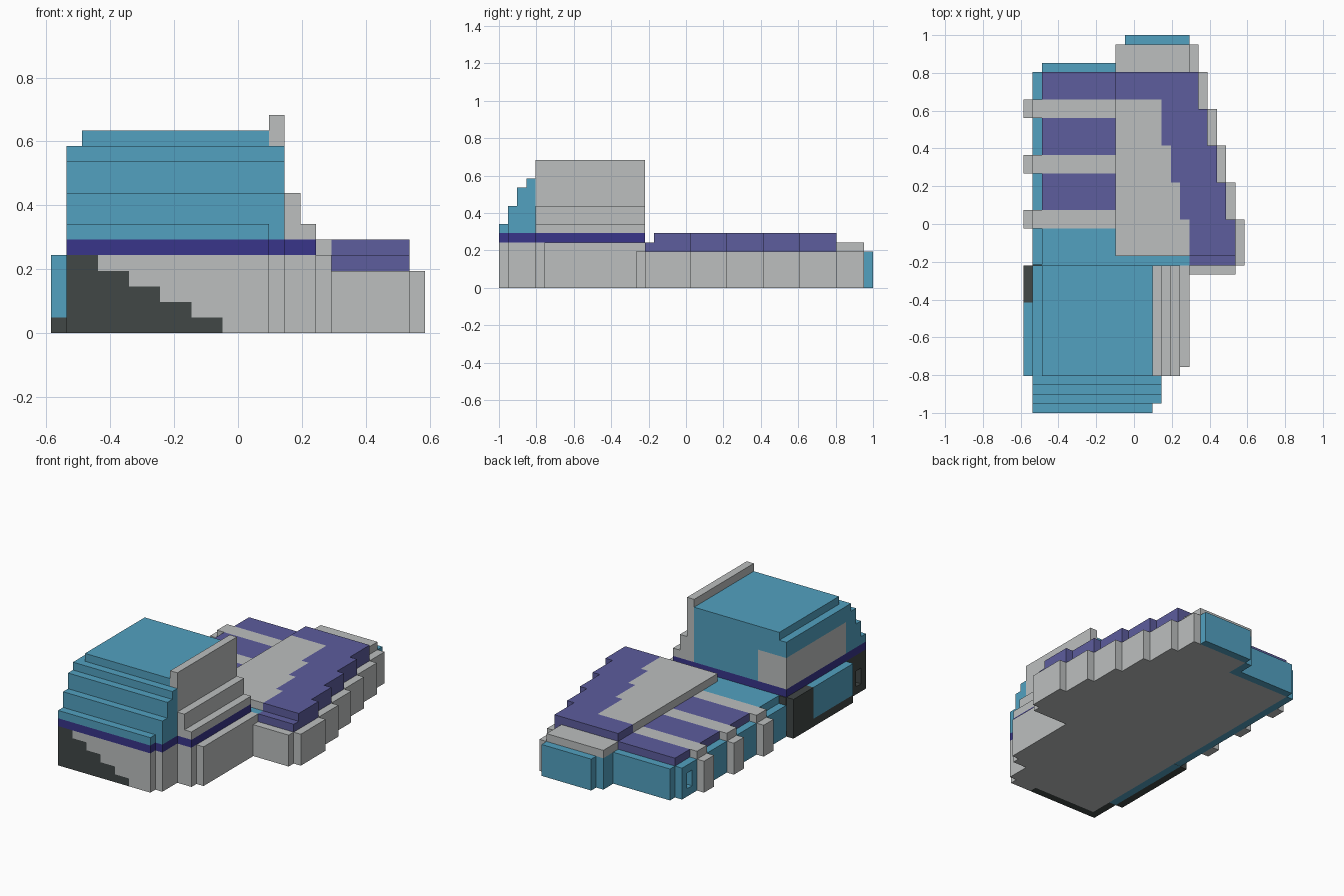
import bpy
import bmesh
from mathutils import Matrix, Vector

default_cube = bpy.data.objects.get("Cube")
if default_cube:
    bpy.data.objects.remove(default_cube, do_unlink=True)

UNIT = 2 / 41  # size of one building block
MIDDLE = 41 / 2


def make_material(name, rgb):
    """Flat material from a display colour given in 0-255 steps."""
    linear = [((c / 255 + 0.055) / 1.055) ** 2.4 for c in rgb] + [1]
    material = bpy.data.materials.new(name)
    material.diffuse_color = linear
    material.use_nodes = True
    for node in material.node_tree.nodes:
        if node.type == "BSDF_PRINCIPLED":
            node.inputs["Base Color"].default_value = linear
    return material


blue = make_material("hull blue", (82, 161, 192))
grey = make_material("panel grey", (188, 191, 191))
purple = make_material("deck purple", (93, 93, 157))
navy = make_material("stripe navy", (57, 53, 138))
dark = make_material("charcoal", (65, 71, 70))


def part(name, material, *blocks):
    """One object made of blocks, each given as x, y and z ranges in units."""
    bm = bmesh.new()
    for x, y, z in blocks:
        low = Vector((x[0], y[0] - MIDDLE, z[0])) * UNIT
        high = Vector((x[1], y[1] - MIDDLE, z[1])) * UNIT
        size = Matrix.Diagonal((high - low).to_4d())
        place = Matrix.Translation((low + high) / 2)
        bmesh.ops.create_cube(bm, size=1, matrix=place @ size)
    mesh = bpy.data.meshes.new(name)
    bm.to_mesh(mesh)
    bm.free()
    mesh.materials.append(material)
    obj = bpy.data.objects.new(name, mesh)
    bpy.context.collection.objects.link(obj)
    return obj


# Height bands and lengthwise zones shared by many parts
hull, layer, plate = (0, 4), (4, 5), (5, 6)
base = (0, 5)
nose, brow, cabin, deck = (0, 1), (1, 4), (4, 16), (16, 37)

# Front base with the stepped charcoal pattern on the nose
for row in range(5):
    edge = -1 - 2 * row
    band = (row, row + 1)
    part("nose_dark_step", dark, ((-10, edge), nose, band))
    part("nose_grey_step", grey, ((edge, 2), nose, band))
part("front_base", grey,
     ((-10, 3), brow, base), ((-10, 5), cabin, base),
     ((5, 6), (5, 16), base))
part("front_side_wall", blue, ((-11, -10), cabin, base))

# Charcoal nose side with a small recess
side = (-11, -10)
part("nose_side", dark,
     (side, nose, base), (side, (2, 4), base),
     (side, (1, 2), (0, 1)), (side, (1, 2), (3, 5)))

# Side pod
pod = (-12, -11)
part("pod_dark_frame", dark,
     (pod, (4, 12), (0, 1)), (pod, (12, 16), base),
     ((-11, -10), (16, 16.1), base))
part("pod_blue_box", blue, (pod, (4, 12), (1, 5)))

# Navy stripe around the cabin
part("cabin_stripe", navy,
     ((-11, 2), nose, plate), ((-11, 3), brow, plate),
     ((-11, 5), cabin, plate))

# Cabin with its stepped brow
part("cabin_brow", blue,
     ((-11, 2), nose, (6, 7)), ((-11, 3), (1, 2), (6, 9)),
     ((-11, 3), (2, 3), (6, 11)), ((-11, 3), (3, 4), (6, 12)))
part("cabin_body", blue,
     ((-7, 2), cabin, (6, 10)), ((-11, 2), cabin, (10, 12)),
     ((-10, 2), cabin, (12, 13)))
part("cabin_corner_panel", grey, ((-11, -7), cabin, (6, 10)))
part("cabin_fin", grey, ((2, 3), cabin, (6, 14)))
part("cabin_side_steps", grey,
     ((3, 4), cabin, (6, 9)), ((4, 5), cabin, (6, 7)))

# Rear hull and the stepped right wing, narrowing towards the stern
starts = (16, 21, 25, 29, 33, 37)
part("wing_front_lip", grey, ((6, 11), (15, 16), hull))
for step in range(5):
    y = starts[step:step + 2]
    outer = 11 - step
    inner = max(6 - step, 3)
    upper = (max(y[0], 17), y[1])
    part("rear_hull", grey, ((-10, outer + 1), y, hull))
    part("wing_lower_layer", purple, ((6 - step, outer), y, layer))
    if step < 4:
        part("wing_upper_plate", purple, ((inner, outer), upper, plate))
        part("centre_plate", grey, ((-2, inner), upper, plate))
part("centre_plate_end", grey, ((-2, 3), (33, 34), plate))
part("stern_upper_plate", purple,
     ((3, 7), (33, 37), plate), ((-2, 3), (34, 37), plate))

# Blue deck and striped left deck
part("front_deck", blue, ((-10, 6), (16, 20), layer))
for start in (20, 26, 32):
    rib = (start, start + 2)
    gap = (start + 2, min(start + 6, 37))
    part("deck_grey_stripe", grey, ((-10, -2), rib, layer))
    part("deck_purple_stripe", purple, ((-10, -2), gap, layer))
    part("side_rib", grey, (pod, rib, hull), (side, rib, layer))

# Blue left side with a small recess near the stern
part("left_side", blue,
     (side, (16, 35), hull), (side, (36, 37), hull),
     (side, (35, 36), (0, 1)), (side, (35, 36), (3, 4)),
     ((-10.1, -10), (35, 36), (1, 3)))

# Stern
part("stern_left", blue,
     ((-10, -2), (37, 38), hull), ((-2, -1), (37, 40), hull))
part("stern_tail", blue, ((-1, 6), (40, 41), hull))
part("stern_block", grey, ((-1, 7), (37, 40), hull))
part("stern_top", grey, ((-2, 6), (37, 40), layer))
